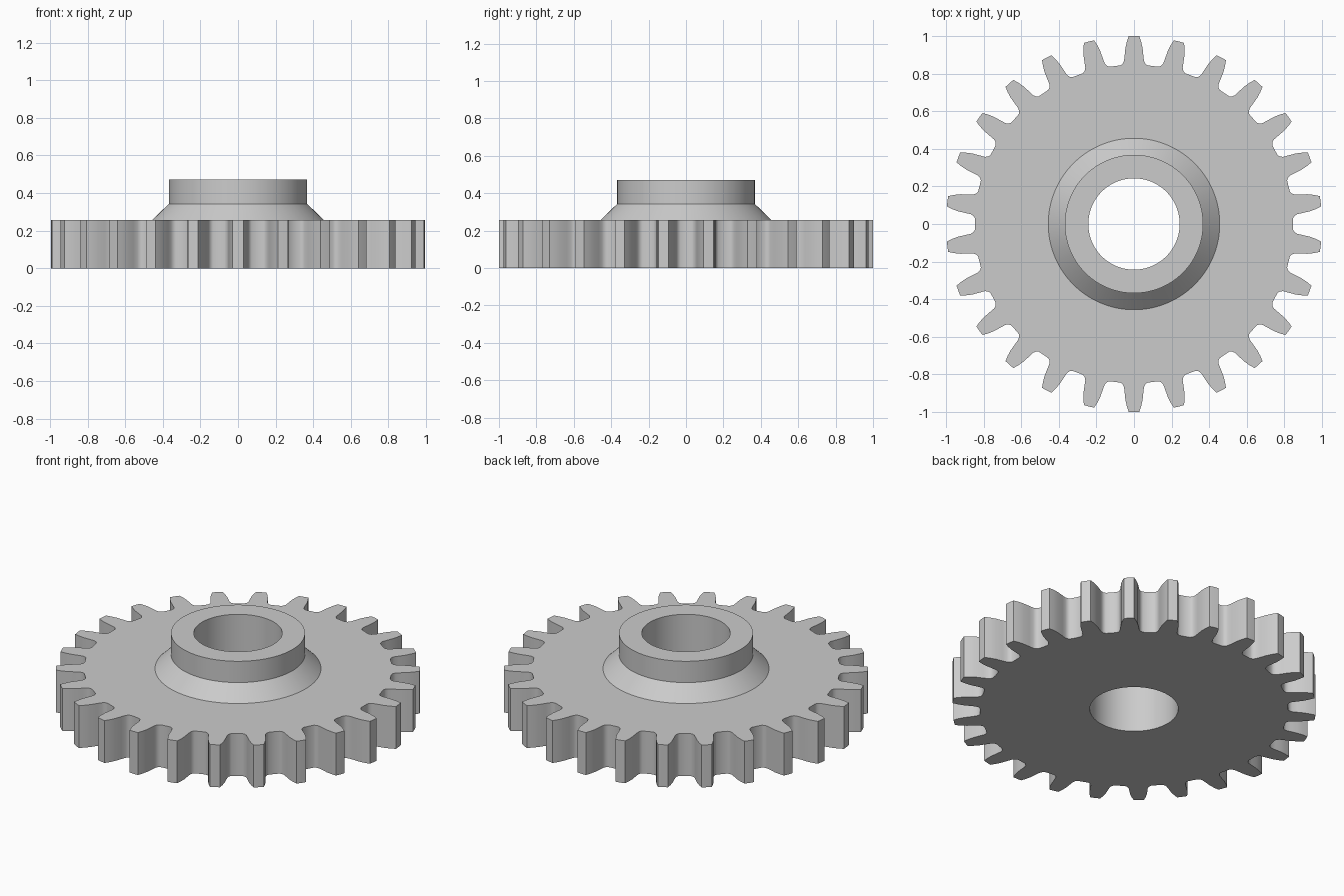
import bpy
import bmesh
from math import pi, sin, cos, atan2, hypot, radians

cube = bpy.data.objects.get("Cube")
if cube:
    bpy.data.objects.remove(cube, do_unlink=True)

TEETH = 26
PITCH = 2 * pi / TEETH
ROOT = 0.846
BORE = 0.243
WHEEL_TOP, CONE_TOP, HUB_TOP = 0.257, 0.343, 0.472
CONE_RADIUS, HUB_RADIUS = 0.456, 0.368

# Right flank of one tooth, tip to root: (half width, height from the axis)
FLANK = [(0.028, 0.999), (0.038, 0.97), (0.046, 0.935), (0.05, 0.895),
         (0.053, 0.868), (0.06, 0.853), (0.072, 0.844)]


def tooth_outline():
    """Polar points (angle, radius) around the whole toothed rim."""
    flank = [(atan2(w, h), hypot(w, h)) for w, h in FLANK]
    tooth = [(-a, r) for a, r in reversed(flank)] + [(0, 1.0)] + flank
    tooth.append((PITCH / 2, ROOT))
    return [(pi / 2 + i * PITCH + a, r) for i in range(TEETH) for a, r in tooth]


rim = tooth_outline()
bm = bmesh.new()


def ring(z, radius=None):
    """Loop of vertices: a circle, or the toothed rim when no radius is given."""
    return [bm.verts.new(((radius or r) * cos(a), (radius or r) * sin(a), z))
            for a, r in rim]


# Closed section: underside, teeth, wheel face, cone, hub, top and bore
rings = [ring(0, BORE), ring(0), ring(WHEEL_TOP), ring(WHEEL_TOP, CONE_RADIUS),
         ring(CONE_TOP, HUB_RADIUS), ring(HUB_TOP, HUB_RADIUS), ring(HUB_TOP, BORE)]
count = len(rim)
for lower, upper in zip(rings, rings[1:] + rings[:1]):
    for i in range(count):
        j = (i + 1) % count
        bm.faces.new((lower[i], lower[j], upper[j], upper[i]))
bmesh.ops.recalc_face_normals(bm, faces=bm.faces[:])

mesh = bpy.data.meshes.new("gear_wheel_with_hub")
bm.to_mesh(mesh)
bm.free()
gear = bpy.data.objects.new("gear_wheel_with_hub", mesh)
bpy.context.collection.objects.link(gear)

# Plain grey metal
grey = bpy.data.materials.new("plain_grey")
grey.use_nodes = True
colour = (0.6, 0.6, 0.6, 1)
grey.diffuse_color = colour
grey.node_tree.nodes["Principled BSDF"].inputs["Base Color"].default_value = colour
mesh.materials.append(grey)

# Smooth curved walls, crisp edges
bpy.ops.object.select_all(action='DESELECT')
gear.select_set(True)
bpy.context.view_layer.objects.active = gear
bpy.ops.object.shade_smooth_by_angle(angle=radians(30))
